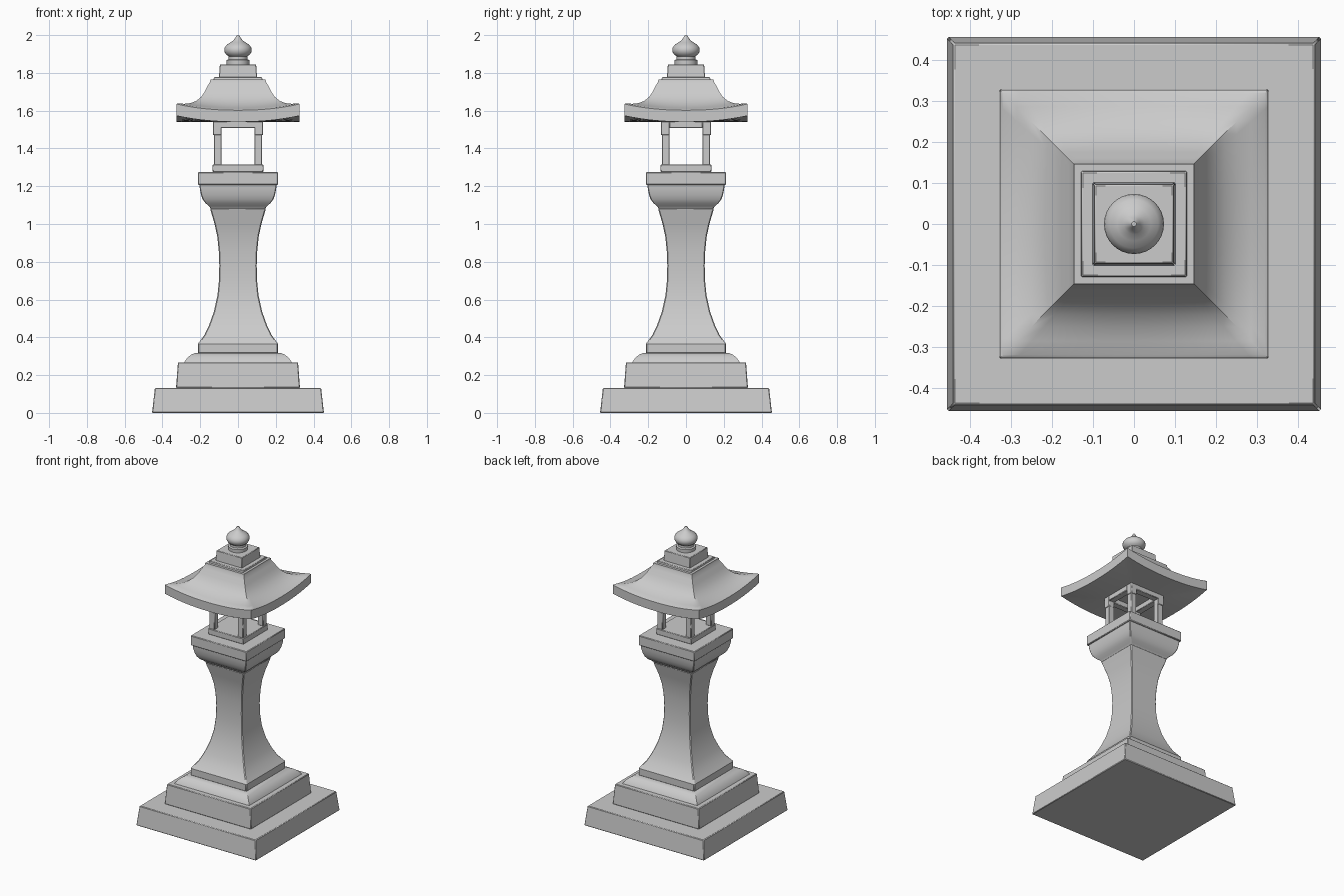
import bpy, bmesh, math

if "Cube" in bpy.data.objects:
    bpy.data.objects.remove(bpy.data.objects["Cube"])


def finish(name, bm, bevel=0.0):
    bmesh.ops.recalc_face_normals(bm, faces=bm.faces)
    me = bpy.data.meshes.new(name)
    bm.to_mesh(me)
    bm.free()
    ob = bpy.data.objects.new(name, me)
    bpy.context.collection.objects.link(ob)
    bpy.ops.object.select_all(action='DESELECT')
    ob.select_set(True)
    bpy.context.view_layer.objects.active = ob
    bpy.ops.object.shade_smooth_by_angle(angle=math.radians(32))
    if bevel:
        m = ob.modifiers.new("soft_edges", 'BEVEL')
        m.width, m.segments = bevel, 1
        m.limit_method, m.angle_limit = 'ANGLE', math.radians(50)
    return ob


def loft(name, rings, bevel=0.0):
    """Skin a list of point rings and cap both ends."""
    bm = bmesh.new()
    loops = [[bm.verts.new(p) for p in r] for r in rings]
    n = len(loops[0])
    for a, b in zip(loops, loops[1:]):
        for i in range(n):
            j = (i + 1) % n
            bm.faces.new((a[i], a[j], b[j], b[i]))
    bm.faces.new(loops[0])
    bm.faces.new(loops[-1])
    return finish(name, bm, bevel)


def square_ring(h, z, lift=0.0, n=1):
    """Square of half width h, its corners raised by lift."""
    pts = []
    for side in range(4):
        c, s = [(1, 0), (0, 1), (-1, 0), (0, -1)][side]
        for i in range(n):
            t = -1 + 2 * i / n
            x, y = h * t, -h
            pts.append((x * c - y * s, x * s + y * c, z + lift * abs(t) ** 2.2))
    return pts


def square_loft(name, profile, bevel=0.0, n=1):
    return loft(name, [square_ring(*p, n=n) if len(p) == 3 else square_ring(*p, 0, n)
                       for p in profile], bevel)


def box(name, x0, x1, y0, y1, z0, z1):
    return loft(name, [[(x0, y0, z), (x1, y0, z), (x1, y1, z), (x0, y1, z)]
                       for z in (z0, z1)], 0.003)


# Stepped base
square_loft("base_step_lower", [(0.455, 0), (0.44, 0.132)], 0.004)
square_loft("base_step_upper", [(0.328, 0.132), (0.318, 0.268)], 0.004)
square_loft("base_moulding", [(0.288, 0.26), (0.282, 0.273), (0.268, 0.292),
                              (0.248, 0.308), (0.225, 0.318)])

# Waisted pillar with flared capital
square_loft("pillar", [
    (0.213, 0.315), (0.213, 0.365), (0.203, 0.378), (0.178, 0.412), (0.153, 0.465),
    (0.128, 0.535), (0.109, 0.62), (0.101, 0.70), (0.099, 0.78), (0.102, 0.86),
    (0.110, 0.935), (0.124, 1.0), (0.143, 1.065), (0.148, 1.085)], 0.005)
square_loft("pillar_capital", [
    (0.143, 1.08), (0.153, 1.095), (0.172, 1.11), (0.187, 1.13),
    (0.196, 1.155), (0.202, 1.185), (0.204, 1.21)], 0.004)
square_loft("platform", [(0.212, 1.207), (0.212, 1.275)], 0.004)

# Open light chamber
square_loft("chamber_sill", [(0.134, 1.275), (0.134, 1.315)], 0.003)
for sx in (-1, 1):
    for sy in (-1, 1):
        for label, lo, hi, z0, z1 in (("post", 0.088, 0.128, 1.313, 1.475),
                                      ("post_head", 0.088, 0.132, 1.47, 1.515)):
            xs, ys = sorted((sx * lo, sx * hi)), sorted((sy * lo, sy * hi))
            box("chamber_" + label, *xs, *ys, z0, z1)
for s in (-1, 1):
    a, b = sorted((s * 0.088, s * 0.132))
    box("chamber_beam_x", -0.132, 0.132, a, b, 1.508, 1.55)
    box("chamber_beam_y", a, b, -0.088, 0.088, 1.508, 1.55)

# Curved roof with lifted corners
square_loft("roof", [
    (0.13, 1.541), (0.225, 1.541, 0.01), (0.325, 1.541, 0.032), (0.326, 1.602, 0.033),
    (0.318, 1.606, 0.033), (0.285, 1.614, 0.022), (0.25, 1.629, 0.011),
    (0.22, 1.648, 0.004), (0.195, 1.673), (0.175, 1.703), (0.16, 1.733),
    (0.148, 1.752), (0.146, 1.765)], n=16)
square_loft("roof_cap_step", [(0.13, 1.76), (0.127, 1.778)], 0.003)
square_loft("finial_base", [(0.101, 1.775), (0.096, 1.845)], 0.003)

# Onion finial
knob = [(0.060, 1.84), (0.061, 1.868), (0.050, 1.872), (0.050, 1.888), (0.062, 1.896),
        (0.070, 1.908), (0.073, 1.921), (0.070, 1.935), (0.059, 1.949), (0.041, 1.961),
        (0.025, 1.972), (0.015, 1.984), (0.010, 1.994), (0.006, 2.0)]
loft("finial", [[(r * math.cos(math.tau * i / 32), r * math.sin(math.tau * i / 32), z)
                 for i in range(32)] for r, z in knob])
